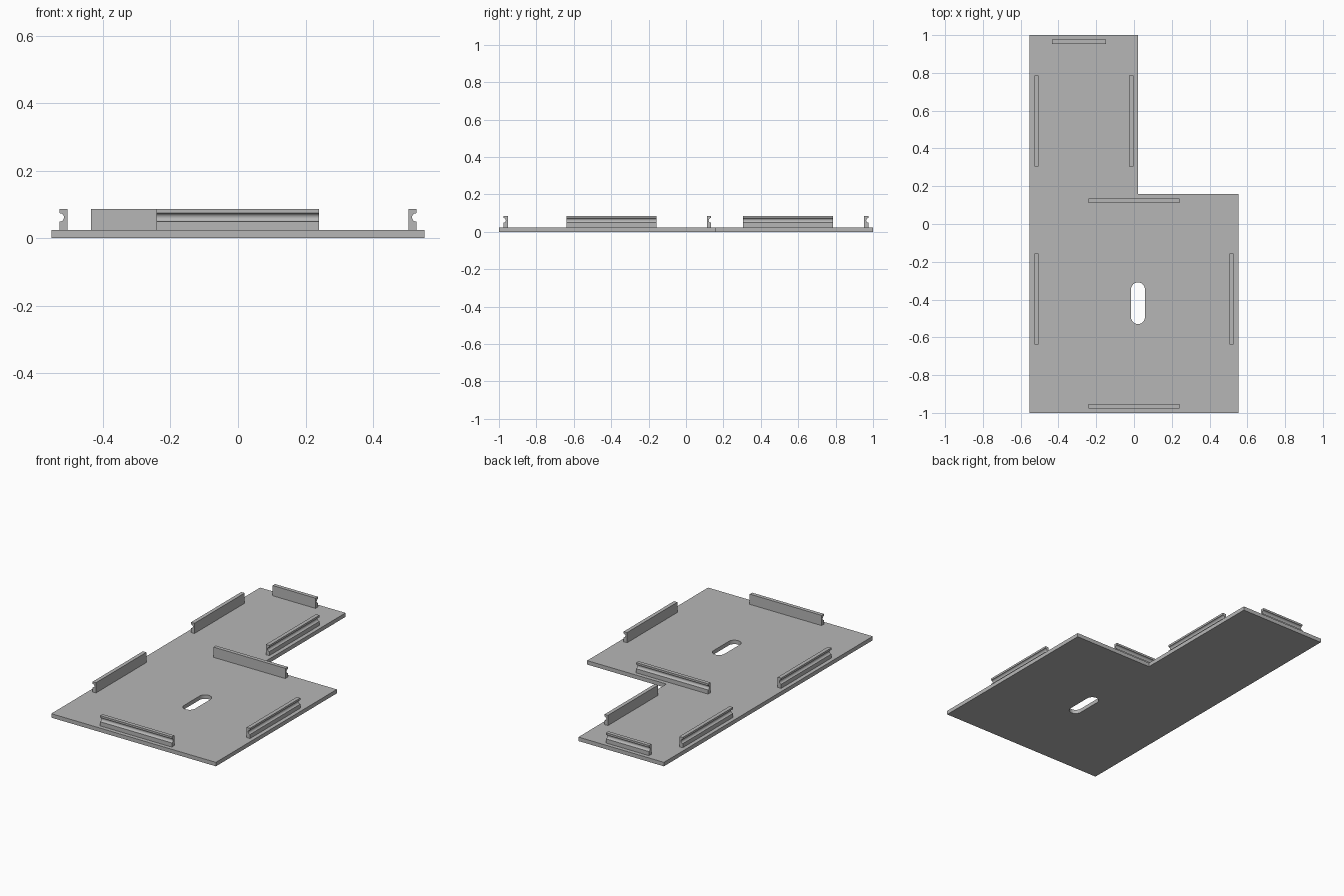
import bpy, bmesh
from math import sin, cos, pi
from mathutils import Vector

cube = bpy.data.objects.get("Cube")
if cube:
    bpy.data.objects.remove(cube)

PLATE = 0.024      # plate thickness
TOP = 0.086        # top of the rails
INSET = 0.024      # gap between plate edge and rail
THICK = 0.023      # rail thickness
LEFT, RIGHT, FRONT, BACK = -0.552, 0.552, -1.0, 1.0
ARM_X, STEP_Y = 0.021, 0.158   # inner corner of the L

grey = bpy.data.materials.new("plain grey")
grey.use_nodes = True
colour = (0.47, 0.47, 0.47, 1)
grey.diffuse_color = colour
grey.node_tree.nodes["Principled BSDF"].inputs["Base Color"].default_value = colour


def extrude_loops(name, loops, offset):
    """Fill closed outlines (later ones are holes) and extrude them."""
    bm = bmesh.new()
    edges = []
    for loop in loops:
        verts = [bm.verts.new(p) for p in loop]
        edges += [bm.edges.new((a, b)) for a, b in zip(verts, verts[1:] + verts[:1])]
    bmesh.ops.triangle_fill(bm, use_beauty=True, edges=edges)
    result = bmesh.ops.extrude_face_region(bm, geom=bm.faces[:], use_keep_orig=True)
    moved = [v for v in result["geom"] if isinstance(v, bmesh.types.BMVert)]
    bmesh.ops.translate(bm, verts=moved, vec=offset)
    bmesh.ops.recalc_face_normals(bm, faces=bm.faces[:])
    mesh = bpy.data.meshes.new(name)
    bm.to_mesh(mesh)
    bm.free()
    mesh.materials.append(grey)
    obj = bpy.data.objects.new(name, mesh)
    bpy.context.collection.objects.link(obj)
    bpy.ops.object.select_all(action="DESELECT")
    obj.select_set(True)
    bpy.context.view_layer.objects.active = obj
    bpy.ops.object.shade_smooth_by_angle(angle=pi / 6)
    return obj


# L-shaped base plate with a rounded slot
outline = [(LEFT, FRONT, 0), (RIGHT, FRONT, 0), (RIGHT, STEP_Y, 0),
           (ARM_X, STEP_Y, 0), (ARM_X, BACK, 0), (LEFT, BACK, 0)]
SLOT_R, SEG = 0.037, 12
slot = []
for y, start in ((-0.346, 0), (-0.493, pi)):
    for i in range(SEG + 1):
        a = start + pi * i / SEG
        slot.append((ARM_X + SLOT_R * cos(a), y + SLOT_R * sin(a), 0))
extrude_loops("base_plate", [outline, slot], Vector((0, 0, PLATE)))

# Rail section: distance inward from the outer face, and height
GROOVE_R, GROOVE_Z = 0.0125, 0.0615
section = [(THICK, PLATE), (THICK, TOP), (0, TOP)]
for i in range(SEG + 1):
    a = pi / 2 - pi * i / SEG
    section.append((GROOVE_R * cos(a), GROOVE_Z + GROOVE_R * sin(a)))
section.append((0, PLATE))


def rail(name, axis, sign, edge, start, end):
    """Rail beside a plate edge, with its groove facing outward along axis."""
    loop = []
    for d, z in section:
        across = edge - sign * (INSET + d)
        loop.append((across, start, z) if axis == "x" else (start, across, z))
    run = end - start
    extrude_loops(name, [loop], Vector((0, run, 0) if axis == "x" else (run, 0, 0)))


# Rails around the wide part
rail("front_rail", "y", -1, FRONT, -0.242, 0.24)
rail("step_rail", "y", 1, STEP_Y, -0.242, 0.24)
rail("front_right_rail", "x", -1, LEFT, -0.639, -0.157)
rail("front_left_rail", "x", 1, RIGHT, -0.639, -0.157)

# Rails around the narrow arm
rail("arm_right_rail", "x", -1, LEFT, 0.304, 0.785)
rail("arm_left_rail", "x", 1, ARM_X, 0.304, 0.785)
rail("back_rail", "y", 1, BACK, -0.435, -0.147)
